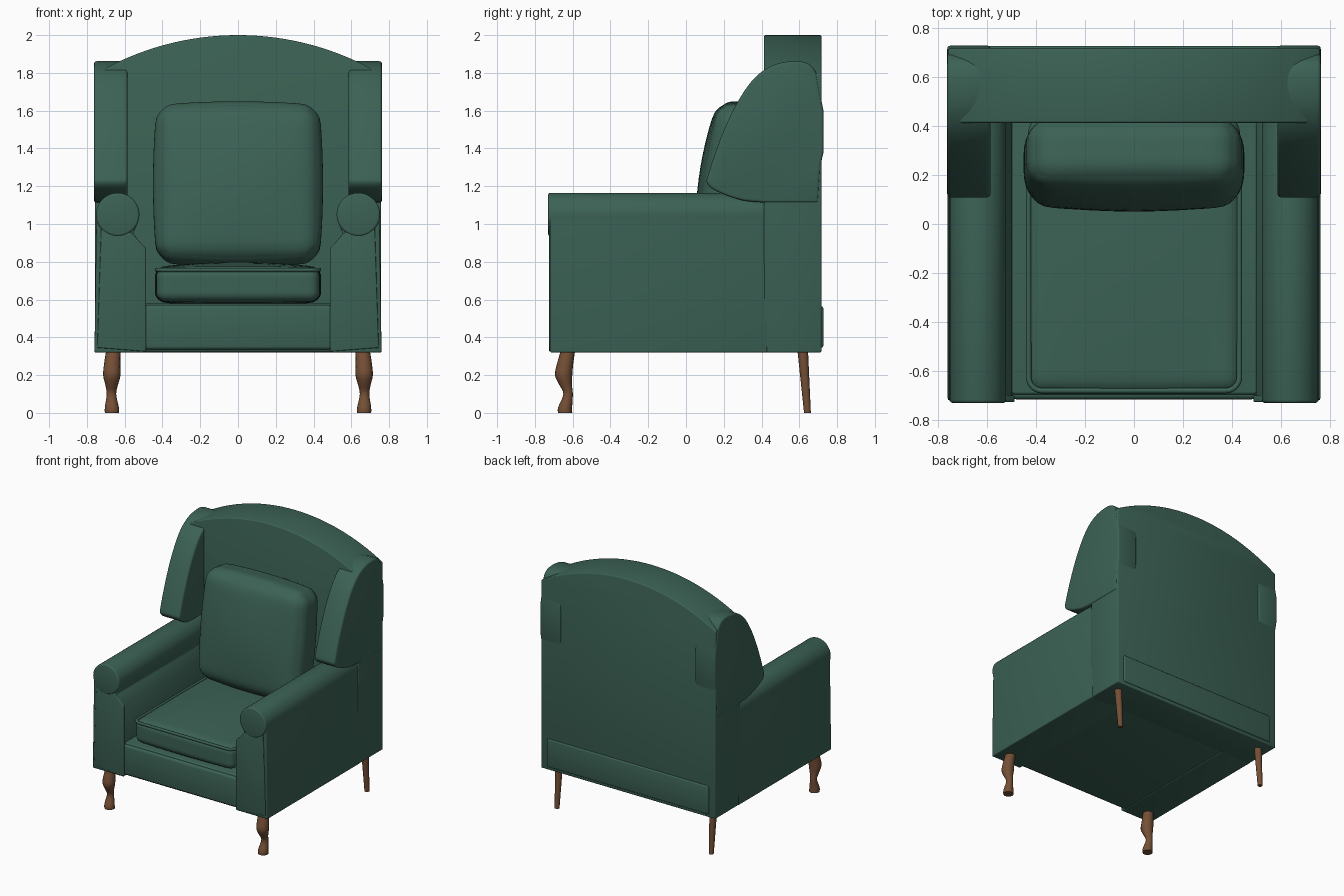
import bpy, bmesh, math
from mathutils import Vector, Matrix

if "Cube" in bpy.data.objects:
    bpy.data.objects.remove(bpy.data.objects["Cube"])


def material(name, rgb):
    m = bpy.data.materials.new(name)
    m.diffuse_color = (*rgb, 1)
    m.use_nodes = True
    m.node_tree.nodes["Principled BSDF"].inputs["Base Color"].default_value = m.diffuse_color
    return m


GREEN = material("green fabric", (0.045, 0.122, 0.090))
WOOD = material("brown wood", (0.175, 0.078, 0.036))


def finish(name, bm, mat, mirror=False, angle=38):
    bmesh.ops.recalc_face_normals(bm, faces=bm.faces)
    me = bpy.data.meshes.new(name)
    bm.to_mesh(me)
    bm.free()
    ob = bpy.data.objects.new(name, me)
    bpy.context.collection.objects.link(ob)
    me.materials.append(mat)
    bpy.ops.object.select_all(action='DESELECT')
    ob.select_set(True)
    bpy.context.view_layer.objects.active = ob
    bpy.ops.object.shade_smooth_by_angle(angle=math.radians(angle))
    if mirror:
        ob.modifiers.new("mirror", 'MIRROR').use_mirror_merge = False
    return ob


def prism(name, pts, axis, a, b, bevel=0.012, mirror=False):
    """Extrude a profile: axis Y takes (x, z) points, axis X takes (y, z) points."""
    def place(p, t):
        return (p[0], t, p[1]) if axis == 'Y' else (t, p[0], p[1])
    bm = bmesh.new()
    n = len(pts)
    va = [bm.verts.new(place(p, a)) for p in pts]
    vb = [bm.verts.new(place(p, b)) for p in pts]
    bm.faces.new(va)
    bm.faces.new(vb)
    for i in range(n):
        bm.faces.new((va[i], va[(i + 1) % n], vb[(i + 1) % n], vb[i]))
    bmesh.ops.recalc_face_normals(bm, faces=bm.faces)
    if bevel:
        edges = [e for e in bm.edges if e.calc_face_angle(0) > math.radians(42)]
        bmesh.ops.bevel(bm, geom=edges, offset=bevel, segments=3, profile=0.5,
                        affect='EDGES', clamp_overlap=True)
    return finish(name, bm, GREEN, mirror)


def box(name, x0, x1, y0, y1, z0, z1, bevel=0.012, mirror=False):
    return prism(name, [(x0, z0), (x1, z0), (x1, z1), (x0, z1)], 'Y', y0, y1, bevel, mirror)


def arc(cx, cz, r, a0, a1, n):
    return [(cx + r * math.cos(math.radians(a0 + (a1 - a0) * i / n)),
             cz + r * math.sin(math.radians(a0 + (a1 - a0) * i / n))) for i in range(n + 1)]


def smooth_path(p, steps=5):
    """Catmull-Rom curve through open points."""
    v = [Vector(q) for q in [p[0]] + p + [p[-1]]]
    out = []
    for i in range(1, len(v) - 2):
        a, b, c, d = v[i - 1:i + 3]
        for s in range(steps):
            t = s / steps
            out.append(0.5 * (2 * b + (c - a) * t + (2 * a - 5 * b + 4 * c - d) * t * t
                              + (3 * b - a - 3 * c + d) * t ** 3))
    return [tuple(q) for q in out] + [tuple(p[-1])]


def cushion(name, half, r, puff, puff_axis, centre, tilt, side_puff=0.0):
    """Rounded box with crowned faces across puff_axis."""
    bm = bmesh.new()
    bmesh.ops.create_cube(bm, size=2)
    bmesh.ops.subdivide_edges(bm, edges=bm.edges[:], cuts=19, use_grid_fill=True)
    h = Vector(half)
    for v in bm.verts:
        t = [math.copysign(1 - (1 - min(abs(c), 1)) ** 1.5, c) for c in v.co]
        p = Vector([t[i] * h[i] for i in range(3)])
        q = Vector([max(-(h[i] - r), min(h[i] - r, p[i])) for i in range(3)])
        d = p - q
        if d.length > 1e-6:
            p = q + d.normalized() * r
        o = [i for i in range(3) if i != puff_axis]
        crown = (1 - t[o[0]] ** 2) * (1 - t[o[1]] ** 2)
        p[puff_axis] += puff * crown * t[puff_axis]
        for i, j in (o, o[::-1]):
            p[i] += side_puff * t[i] * (1 - t[j] ** 2)
        v.co = p
    bm.transform(Matrix.Translation(centre) @ Matrix.Rotation(tilt, 4, 'X'))
    return finish(name, bm, GREEN, angle=60)


def leg(name, rings, sides=16):
    """Loft round sections given as (z, x, y, radius)."""
    bm = bmesh.new()
    loops = [[bm.verts.new((x + r * math.cos(2 * math.pi * i / sides),
                            y + r * math.sin(2 * math.pi * i / sides), z))
              for i in range(sides)] for z, x, y, r in rings]
    for a, b in zip(loops, loops[1:]):
        for i in range(sides):
            j = (i + 1) % sides
            bm.faces.new((a[i], a[j], b[j], b[i]))
    bm.faces.new(loops[0])
    bm.faces.new(loops[-1])
    return finish(name, bm, WOOD, mirror=True)


# Seat base and front rail
box("seat_base", -0.73, 0.73, -0.695, 0.6, 0.325, 0.58, 0.01)
box("front_rail", -0.5, 0.5, -0.715, -0.6, 0.335, 0.57, 0.018)

# Backrest with arched top
R = 1.49
half_angle = math.degrees(math.asin(0.757 / R))
back = [(-0.757, 0.32), (0.757, 0.32)] + arc(0, 2.0 - R, R, 90 - half_angle, 90 + half_angle, 32)
prism("backrest", back, 'Y', 0.413, 0.717, 0.008)
box("back_lower_band", -0.7, 0.7, 0.70, 0.727, 0.345, 0.565, 0.01)

# Wings
wing = smooth_path([(0.44, 1.112), (0.30, 1.125), (0.18, 1.165), (0.115, 1.21), (0.12, 1.27),
                    (0.19, 1.47), (0.27, 1.64), (0.36, 1.77), (0.46, 1.84), (0.57, 1.862),
                    (0.65, 1.848), (0.69, 1.80)])
wing += [(0.712, 1.68), (0.728, 1.60), (0.728, 1.38), (0.712, 1.31), (0.70, 1.112)]
prism("wing", wing, 'X', 0.585, 0.762, 0.014, mirror=True)

# Arms: body, rolled top and facing panel
cx, cz, r = 0.637, 1.05, 0.115
arm = [(0.49, 0.32), (0.76, 0.32), (0.75, 1.0)] + arc(cx, cz, r, -10, 205, 26) \
    + [(0.555, 0.95), (0.50, 0.88)]
prism("arm", arm, 'Y', -0.72, 0.43, 0.008, mirror=True)
prism("arm_roll", arc(cx, cz, r, 0, 350, 35), 'Y', -0.73, 0.43, 0.012, mirror=True)
panel = [(0.487, 0.325), (0.745, 0.345), (0.722, 1.05), (0.56, 0.95), (0.487, 0.87)]
prism("arm_front_panel", panel, 'Y', -0.726, -0.70, 0.006, mirror=True)

# Cushions
cushion("seat_cushion", (0.43, 0.555, 0.09), 0.05, 0.03, 2, (0, -0.125, 0.68), 0, 0.01)
cushion("back_cushion", (0.43, 0.135, 0.415), 0.095, 0.05, 1, (0, 0.25, 1.212), -0.13, 0.02)

# Seat piping
corners = [(0.375, 0.33, 0), (-0.375, 0.33, 90), (-0.375, -0.625, 180), (0.375, -0.625, 270)]
path = [p for x, y, a in corners for p in arc(x, y, 0.055, a, a + 90, 6)]
bm = bmesh.new()
rings = []
for i, p in enumerate(path):
    t = (Vector(path[(i + 1) % len(path)]) - Vector(path[i - 1])).normalized()
    rings.append([bm.verts.new((p[0] + t.y * 0.011 * c, p[1] - t.x * 0.011 * c, 0.757 + 0.011 * s))
                  for c, s in arc(0, 0, 1, 0, 315, 7)])
for i in range(len(rings)):
    a, b = rings[i - 1], rings[i]
    for k in range(8):
        bm.faces.new((a[k - 1], a[k], b[k], b[k - 1]))
finish("seat_piping", bm, GREEN, angle=60)

# Legs
front = smooth_path([(0.0, 0.667, -0.64, 0.038), (0.03, 0.668, -0.64, 0.037),
                     (0.10, 0.67, -0.624, 0.025), (0.15, 0.669, -0.638, 0.034),
                     (0.20, 0.668, -0.648, 0.046), (0.26, 0.666, -0.64, 0.043),
                     (0.33, 0.66, -0.625, 0.038)], 3)
leg("front_leg", front)
leg("back_leg", [(0.0, 0.67, 0.643, 0.018), (0.33, 0.67, 0.618, 0.028)])
